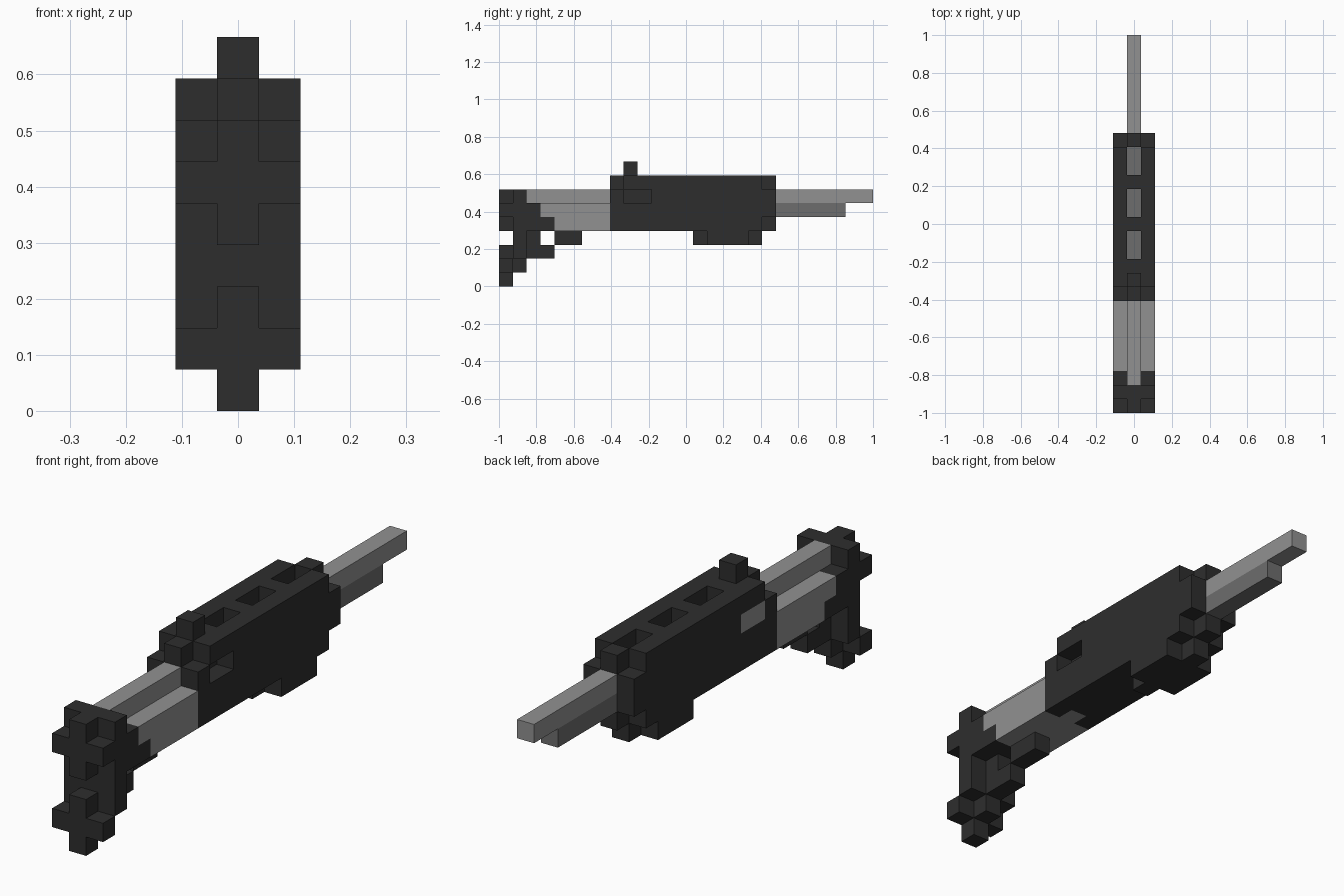
import bpy, bmesh
from mathutils import Vector

cube = bpy.data.objects.get("Cube")
if cube:
    bpy.data.objects.remove(cube, do_unlink=True)

U = 2 / 27  # size of one block


def material(name, v):
    m = bpy.data.materials.new(name)
    m.use_nodes = True
    m.diffuse_color = (v, v, v, 1)
    b = m.node_tree.nodes["Principled BSDF"]
    b.inputs["Base Color"].default_value = (v, v, v, 1)
    b.inputs["Roughness"].default_value = 0.8
    return m


BLACK = material("black", 0.027)
LIGHT = material("light grey", 0.285)
MID = material("mid grey", 0.155)


def cells(boxes):
    """Blocks inside boxes given as inclusive (x0, x1, y0, y1, z0, z1) ranges."""
    return {(x, y, z) for x0, x1, y0, y1, z0, z1 in boxes
            for x in range(x0, x1 + 1)
            for y in range(y0, y1 + 1)
            for z in range(z0, z1 + 1)}


def sides(y0, y1, z0, z1):
    """The same box on the left and right outer columns."""
    return [(s, s, y0, y1, z0, z1) for s in (-1, 1)]


def mid(y0, y1, z0, z1):
    return [(0, 0, y0, y1, z0, z1)]


def full(y0, y1, z0, z1):
    return [(-1, 1, y0, y1, z0, z1)]


def part(name, mat, add, cut=()):
    """Outer skin of a set of blocks."""
    solid = cells(add) - cells(cut)
    bm = bmesh.new()
    for c in sorted(solid):
        centre = Vector((c[0], c[1] + 0.5, c[2] + 0.5))
        for axis in range(3):
            for s in (-1, 1):
                n = list(c)
                n[axis] += s
                if tuple(n) in solid:
                    continue
                d, a, b = Vector(), Vector(), Vector()
                d[axis] = s * 0.5
                a[(axis + 1) % 3] = 0.5
                b[(axis + 2) % 3] = 0.5 * s
                p = centre + d
                quad = (p - a - b, p + a - b, p + a + b, p - a + b)
                bm.faces.new([bm.verts.new(Vector((v.x * U, v.y * U - 1, v.z * U)))
                              for v in quad])
    bmesh.ops.remove_doubles(bm, verts=bm.verts, dist=0.001)
    me = bpy.data.meshes.new(name)
    bm.to_mesh(me)
    bm.free()
    me.materials.append(mat)
    ob = bpy.data.objects.new(name, me)
    bpy.context.collection.objects.link(ob)
    return ob


# Stock: butt plate with a plus-shaped end
part("butt_plate", BLACK,
     mid(0, 1, 6, 6) + sides(1, 1, 6, 6) + full(0, 2, 5, 5)
     + mid(0, 3, 4, 4) + sides(1, 3, 4, 4))

# Stepped lower grip
part("lower_grip", BLACK,
     mid(1, 2, 3, 3) + sides(1, 1, 3, 3)
     + mid(0, 3, 2, 2) + sides(1, 1, 2, 2)
     + mid(0, 1, 1, 1) + sides(0, 0, 1, 1) + mid(0, 0, 0, 0))

part("trigger", BLACK, mid(4, 5, 3, 3))

# Grey rear housing with a raised centre rail
part("rear_housing", LIGHT,
     full(3, 7, 5, 5) + full(4, 7, 4, 4) + mid(2, 7, 6, 6) + mid(8, 8, 4, 4))

# Receiver with stepped ends, top vents and a side port
vents = [b for y in (11, 14, 17) for b in mid(y, y + 1, 7, 7)]
part("receiver", BLACK, full(8, 19, 4, 7),
     vents + sides(8, 8, 7, 7) + sides(19, 19, 7, 7) + sides(19, 19, 4, 4)
     + mid(8, 8, 4, 4) + mid(11, 18, 6, 6) + sides(9, 10, 6, 6))

part("inner_tube", MID, mid(11, 18, 6, 6))
part("side_port_cover", LIGHT, [(-1, -1, 9, 10, 6, 6)])
part("sight", BLACK, mid(9, 9, 8, 8))
part("fore_grip", BLACK, mid(14, 18, 3, 3) + sides(15, 17, 3, 3))

# Barrel above a shorter tube
part("barrel", LIGHT, mid(20, 26, 6, 6))
part("lower_tube", MID, mid(20, 24, 5, 5))
